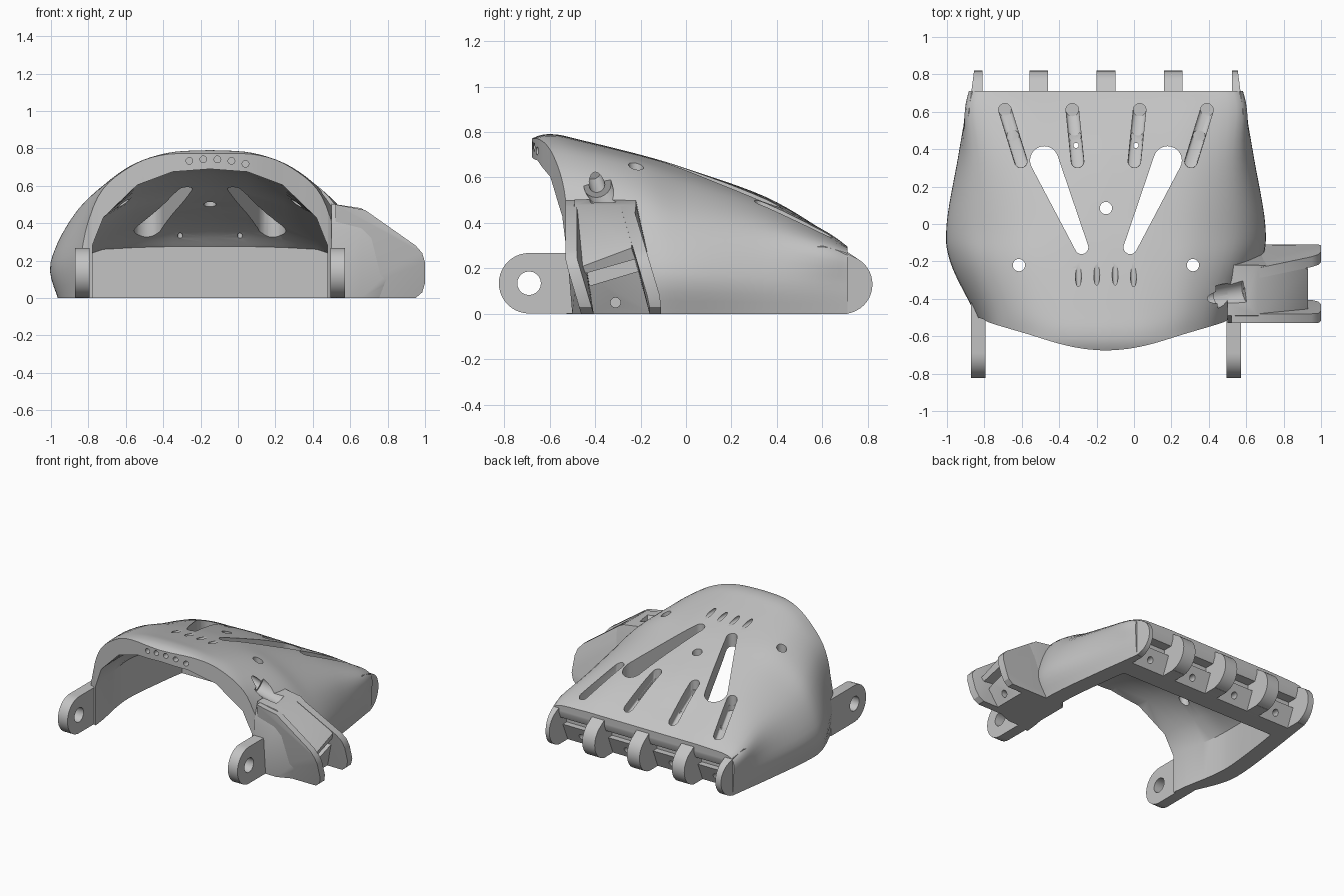
import bpy, bmesh, math
from mathutils import Vector

cube = bpy.data.objects.get("Cube")
if cube:
    bpy.data.objects.remove(cube, do_unlink=True)

CX = -0.15  # symmetry plane of the palm

grey = bpy.data.materials.new("light_grey_plastic")
grey.use_nodes = True
colour = (0.55, 0.55, 0.55, 1)
grey.diffuse_color = colour
grey.node_tree.nodes["Principled BSDF"].inputs["Base Color"].default_value = colour


def finish(name, bm):
    bmesh.ops.recalc_face_normals(bm, faces=bm.faces)
    mesh = bpy.data.meshes.new(name)
    bm.to_mesh(mesh)
    bm.free()
    mesh.materials.append(grey)
    ob = bpy.data.objects.new(name, mesh)
    bpy.context.collection.objects.link(ob)
    return ob


def hull(name, pts):
    bm = bmesh.new()
    for p in pts:
        bm.verts.new(p)
    res = bmesh.ops.convex_hull(bm, input=bm.verts)
    junk = {g for g in res["geom_interior"] + res["geom_unused"] if isinstance(g, bmesh.types.BMVert)}
    bmesh.ops.delete(bm, geom=list(junk), context='VERTS')
    bmesh.ops.dissolve_limit(bm, angle_limit=0.01, verts=bm.verts, edges=bm.edges)
    return finish(name, bm)


def ring(a, b, r, n=24):
    return [(a + r * math.cos(2 * math.pi * i / n), b + r * math.sin(2 * math.pi * i / n)) for i in range(n)]


def rod(start, end, r):
    s, e = Vector(start), Vector(end)
    q = (e - s).to_track_quat('Z', 'Y')
    return hull("cutter", [c + q @ Vector((u, v, 0)) for c in (s, e) for u, v in ring(0, 0, r, 20)])


def slot(a, b, ra, rb, za, zb, top=1.2):
    # vertical capsule with a sloping floor
    pts = []
    for (x, y), r, z in ((a, ra, za), (b, rb, zb)):
        for u, v in ring(x, y, r):
            pts += [(u, v, z), (u, v, top)]
    return hull("cutter", pts)


def bar(name, x0, x1, profile):
    return hull(name, [(x, y, z) for x in (x0, x1) for y, z in profile])


def cut(ob, cutter):
    mod = ob.modifiers.new("cut", 'BOOLEAN')
    mod.operation, mod.solver, mod.object = 'DIFFERENCE', 'EXACT', cutter
    bpy.context.view_layer.objects.active = ob
    bpy.ops.object.modifier_apply(modifier=mod.name)
    bpy.data.objects.remove(cutter, do_unlink=True)


def spline(rows, n):
    # smooth interpolation between rows of points
    out = []
    for i in range(len(rows) - 1):
        quad = [rows[max(i - 1, 0)], rows[i], rows[i + 1], rows[min(i + 2, len(rows) - 1)]]
        for k in range(n):
            t = k / n
            out.append([(b * 2 + (c - a) * t + (a * 2 - b * 5 + c * 4 - d) * t * t
                         + (b * 3 - a - c * 3 + d) * t ** 3) / 2 for a, b, c, d in zip(*quad)])
    return out + [rows[-1]]


def loft(name, stations, along, across):
    # each station: y, half widths, heights
    rows = [[Vector((w, y, z)) for w, z in zip(ws, zs)] for y, ws, zs in stations]
    rows = spline(rows, along)
    rows = list(zip(*spline(list(zip(*rows)), across)))
    bm = bmesh.new()
    grid = []
    for row in rows:
        left = [bm.verts.new((CX + p.x, p.y, p.z)) for p in row]
        right = [bm.verts.new((CX - p.x, p.y, p.z)) for p in row[:-1]]
        grid.append(left + right[::-1])
    m = len(grid[0])
    for a, b in zip(grid, grid[1:]):
        for i in range(m):
            j = (i + 1) % m
            bm.faces.new((a[i], a[j], b[j], b[i]))
    for g in (grid[0], grid[-1]):
        for i in range(m // 2):
            f = [g[i], g[i + 1], g[m - 2 - i], g[m - 1 - i]]
            bm.faces.new(list(dict.fromkeys(f)))
    return finish(name, bm)


def front_trim():
    # upright block whose back follows the curved front rim
    edge = [(0, -.677), (.12, -.667), (.25, -.64), (.42, -.588), (.55, -.55), (.63, -.525), (.70, -.5), (1, -.5)]
    edge = [Vector(p) for p in edge]
    edge = [Vector(p) for p in spline(edge, 4)]
    curve = [(CX - p.x, p.y) for p in edge[:0:-1]] + [(CX + p.x, p.y) for p in edge]
    bm = bmesh.new()
    for z in (-.2, 1.2):
        curve_row = [bm.verts.new((x, y, z)) for x, y in curve + [(CX + 1, -1.2), (CX - 1, -1.2)]]
        bm.faces.new(curve_row)
    bmesh.ops.bridge_loops(bm, edges=bm.edges[:])
    return finish("cutter", bm)


# Palm shell
shell = loft("palm_shell", [
    (-0.78, (.56, .58, .52, .38, .20, 0), (0, .25, .52, .65, .69, .70)),
    (-0.67, (.60, .61, .56, .42, .22, 0), (0, .25, .53, .69, .76, .775)),
    (-0.58, (.64, .65, .59, .43, .23, 0), (0, .25, .54, .70, .775, .79)),
    (-0.45, (.70, .71, .62, .45, .24, 0), (0, .24, .53, .69, .75, .762)),
    (-0.2, (.80, .83, .70, .48, .25, 0), (0, .20, .48, .64, .69, .70)),
    (0, (.81, .85, .73, .50, .25, 0), (0, .18, .41, .57, .63, .64)),
    (0.35, (.77, .79, .71, .50, .25, 0), (0, .16, .36, .47, .505, .515)),
    (0.6, (.735, .75, .73, .50, .25, 0), (0, .14, .30, .365, .37, .37)),
    (0.71, (.72, .73, .71, .50, .25, 0), (0, .13, .27, .295, .295, .295)),
], 6, 5)
cut(shell, front_trim())

# Hollow for the hand
arch = (.63, .63, .57, .39, .2, 0)
cut(shell, loft("cutter", [
    (-0.9, arch, (-.1, .28, .43, .60, .67, .685)),
    (-0.5, arch, (-.1, .28, .43, .60, .67, .685)),
    (-0.2, (.68, .68, .59, .39, .2, 0), (-.1, .28, .42, .55, .60, .615)),
    (0, (.69, .69, .60, .40, .2, 0), (-.1, .28, .37, .47, .52, .535)),
    (0.35, (.65, .65, .58, .39, .2, 0), (-.1, .25, .30, .36, .385, .39)),
    (0.47, arch, (-.1, .24, .26, .27, .275, .275)),
], 4, 1))

# Vent windows, finger cord slots and screw holes
for s in (-1, 1):
    cut(shell, slot((CX + s * .33, .34), (CX + s * .13, -.125), .076, .036, .1, .1))
    for a, b, drop in ((.54, .455, .03), (.18, .152, 0)):
        p, q = (CX + s * a, .61), (CX + s * b, .335)
        mid = (CX + s * (a + b) / 2, .47)
        cut(shell, slot(p, q, .034, .034, .30 - drop / 3, .46 - drop))
        cut(shell, slot(mid, q, .033, .033, .36 - drop, .42 - drop))
    cut(shell, rod((CX + s * .16, .42, .1), (CX + s * .16, .42, .6), .014))
    cut(shell, rod((CX + s * .465, -.22, .3), (CX + s * .465, -.22, 1), .033))
cut(shell, rod((CX, .085, .3), (CX, .085, 1), .033))

# Cord tunnels in the front rim and their exits on the top
for i in range(5):
    x, z = CX + .04 + (i - 2) * .075, .742 - .004 * (i - 1.5) ** 2
    cut(shell, rod((x, -.8, z), (x, -.5, z), .018))
for i in range(4):
    x = CX + (i - 1.5) * .098
    cut(shell, rod((x, -.46, .71), (x, -.22, .72), .016))

# Knuckle gaps: undercut back face, groove and cord hole between the hinge lugs
lugs = [(-.81, -.81), (-.56, -.46), (-.20, -.10), (.16, .26), (.525, .525)]
undercut = [(.712, .24), (.60, -.02), (.9, -.02), (.9, .24)]
groove = [(.62, .13), (.62, .19), (.8, .19), (.8, .13)]
for (a, b), (c, d) in zip(lugs, lugs[1:]):
    for profile in (undercut, groove):
        cut(shell, bar("cutter", b, c, profile))
    cut(shell, rod(((b + c) / 2, .55, .06), ((b + c) / 2, .8, .06), .022))

parts = [shell]

# Knuckle hinge lugs, the outer two flush with the tapering sides
end = ring(.69, .13, .13, 40)
for n, (a, b) in enumerate(lugs[1:-1]):
    parts.append(bar("knuckle_lug_%d" % (n + 1), a, b, end + [(.55, 0), (.55, .34), (.6, .345)]))
for name, s, inside in (("left", 1, .675), ("right", -1, .66)):
    side = end + [(.55, 0), (.55, .29), (.6, .30), (.7, .27)]
    parts.append(hull(name + "_side_lug", [(CX + s * w, y, z) for y, z in side
                                           for w in (inside, .705 + (.82 - y) * .13)]))

# Wrist hinge tabs with pin holes
for name, s in (("left", 1), ("right", -1)):
    side = ring(-.69, .135, .133, 40) + [(-.42, .002), (-.42, .268)]
    tab = hull(name + "_wrist_tab", [(CX + s * x, y, z) for x in (.645, .722) for y, z in side])
    cut(tab, rod((CX + s * .5, -.69, .135), (CX + s * .9, -.69, .135), .052))
    parts.append(tab)

# Thumb mount: tapered core with an undercut end between two tilted flanges
wide = [(-.50, 0), (-.53, .35), (-.49, .48), (-.22, .48), (-.13, .1), (-.13, 0)]
tip = [(.83, -.43, 0), (.93, -.48, .2), (.93, -.24, .29), (.83, -.14, 0)]
core = hull("thumb_mount", [(x, y, z * k) for x, k in ((.5, 1.05), (.66, 1)) for y, z in wide] + tip)
cut(core, bar("cutter", .83, 1.1, [(-.47, .11), (-.17, .20), (-.19, .25), (-.49, .165)]))
cut(core, rod((.75, -.31, .05), (1.1, -.31, .05), .022))
parts.append(core)

outline = [(.52, .5), (.68, .47), (.95, .28), (.985, .24), (1, .19), (1, .08), (.985, .03), (.95, 0), (.52, 0)]
for name, ys, low, high in (("front", (-.50, -.445), -.53, 0), ("rear", (-.185, -.13), -1, -.11)):
    pts = [(x, min(max(y - .3 * (z - .13), low + .05 * k), high - .05 * (1 - k)), z)
           for x, z in outline for k, y in enumerate(ys)]
    parts.append(hull(name + "_thumb_flange", pts))

# Thumb cord channel with a wide mouth
for ob in (shell, core):
    cut(ob, rod((.30, -.41, .625), (.60, -.37, .50), .035))
    cut(ob, rod((.44, -.39, .57), (.60, -.36, .51), .062))

# Smooth shading with sharp edges kept
bpy.ops.object.select_all(action='DESELECT')
for ob in parts:
    ob.select_set(True)
bpy.context.view_layer.objects.active = shell
bpy.ops.object.shade_smooth_by_angle(angle=math.radians(30))
